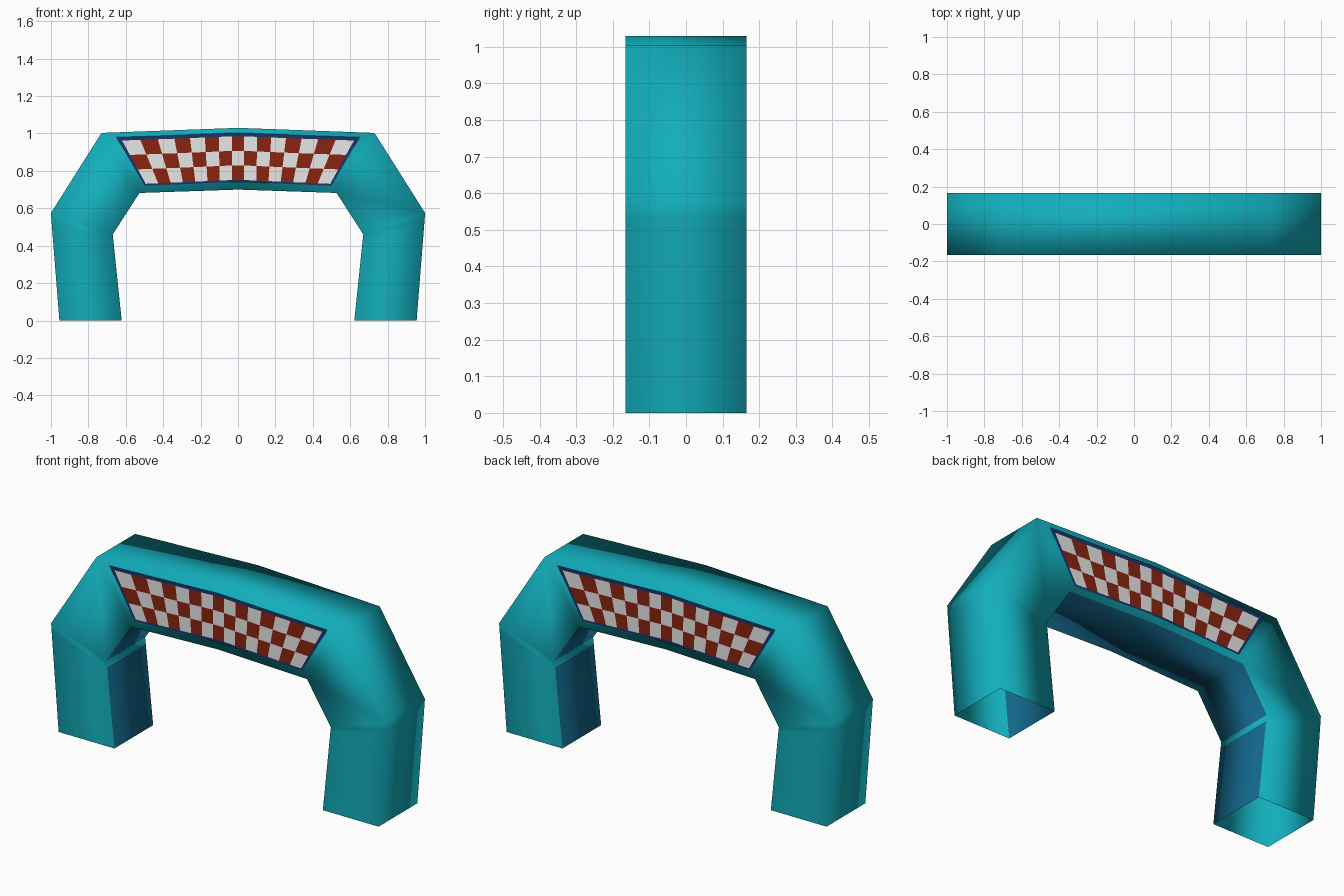
import bpy, bmesh

if "Cube" in bpy.data.objects:
    bpy.data.objects.remove(bpy.data.objects["Cube"])

def material(name, rgb):
    m = bpy.data.materials.new(name)
    m.diffuse_color = (*rgb, 1)
    m.use_nodes = True
    m.node_tree.nodes["Principled BSDF"].inputs["Base Color"].default_value = m.diffuse_color
    return m

teal = material("teal", (0.006, 0.42, 0.50))
blue = material("inner blue", (0.006, 0.13, 0.25))
navy = material("navy", (0.011, 0.035, 0.15))
red = material("dark red", (0.25, 0.018, 0.005))
white = material("white", (0.80, 0.80, 0.80))

DEPTH = 0.165  # half depth of the arch

def finish(name, bm, mats):
    mesh = bpy.data.meshes.new(name)
    bm.to_mesh(mesh)
    bm.free()
    for m in mats:
        mesh.materials.append(m)
    ob = bpy.data.objects.new(name, mesh)
    bpy.context.collection.objects.link(ob)
    return ob

# Arch body: square tube, open at the feet, softly shaded like an inflatable
# stations from left foot to crown: outer (x, z), inner (x, z)
half = [((-0.955, 0), (-0.622, 0)),
        ((-0.997, 0.53), (-0.666, 0.425)),
        ((-1.0, 0.575), (-0.67, 0.46)),
        ((-0.73, 1.003), (-0.527, 0.682)),
        ((0, 1.03), (0, 0.70))]
stations = half + [((-o[0], o[1]), (-i[0], i[1])) for o, i in reversed(half[:-1])]
bm = bmesh.new()
rings = []
for o, i in stations:
    rings.append([bm.verts.new((p[0], y, p[1])) for p, y in
                  ((o, -DEPTH), (o, DEPTH), (i, DEPTH), (i, -DEPTH))])
last = len(rings) - 2
for s in range(last + 1):
    a, b = rings[s], rings[s + 1]
    for k in range(4):
        n = (k + 1) % 4
        f = bm.faces.new((a[k], a[n], b[n], b[k]))
        f.smooth = True
        # blue lining inside, with a teal band just under the bends
        f.material_index = 1 if k == 2 and s not in (1, last - 1) else 0
bmesh.ops.recalc_face_normals(bm, faces=bm.faces)
# the tube is open, so make sure the crown faces upward
crown = max(bm.faces, key=lambda f: f.calc_center_median().z)
if crown.normal.z < 0:
    bmesh.ops.reverse_faces(bm, faces=bm.faces)
finish("arch_body", bm, [teal, blue])

# Chequered banners with a navy border, front and back
COLS, ROWS = 15, 3

def banner_point(u, v, y):
    x = u * (0.50 + 0.15 * v * abs(u))
    low = 0.72 + 0.022 * (1 - abs(u))
    high = 0.98 + 0.025 * (1 - abs(u))
    return (x, y, low + (high - low) * v)

def banner(name, side):
    bm = bmesh.new()
    y = side * (DEPTH + 0.002)
    us = [-1.0] + [-0.975 + 1.95 * c / COLS for c in range(COLS + 1)] + [1.0]
    vs = [0.0] + [0.04 + 0.89 * r / ROWS for r in range(ROWS + 1)] + [1.0]
    grid = [[bm.verts.new(banner_point(u, v, y)) for u in us] for v in vs]
    for r in range(ROWS + 2):
        for c in range(COLS + 2):
            quad = [grid[r][c], grid[r][c + 1], grid[r + 1][c + 1], grid[r + 1][c]]
            f = bm.faces.new(quad if side < 0 else quad[::-1])
            if r in (0, ROWS + 1) or c in (0, COLS + 1):
                f.material_index = 0
            else:
                f.material_index = 1 + (r + c) % 2
    finish(name, bm, [navy, white, red])

banner("front_banner", -1)
banner("back_banner", 1)
